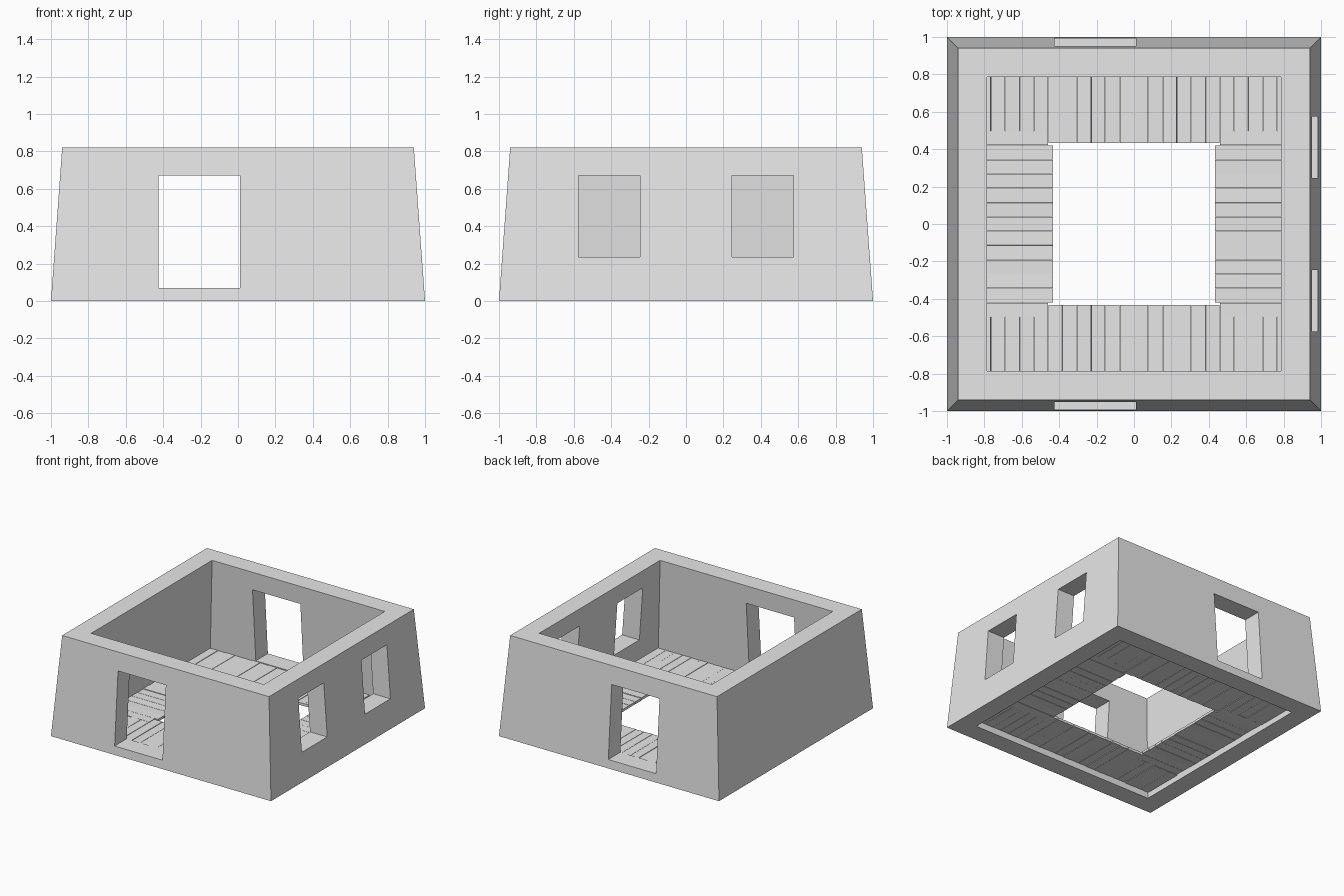
import bpy, bmesh, random
from mathutils import Matrix, Vector

random.seed(4)
cube = bpy.data.objects.get("Cube")
if cube:
    bpy.data.objects.remove(cube, do_unlink=True)

COLOUR = (0.8, 0.8, 0.8, 1)
grey = bpy.data.materials.new("plain_grey")
grey.use_nodes = True
grey.diffuse_color = COLOUR
grey.node_tree.nodes["Principled BSDF"].inputs["Base Color"].default_value = COLOUR


def finish(name, bm):
    bmesh.ops.recalc_face_normals(bm, faces=bm.faces)
    mesh = bpy.data.meshes.new(name)
    bm.to_mesh(mesh)
    bm.free()
    mesh.materials.append(grey)
    obj = bpy.data.objects.new(name, mesh)
    bpy.context.collection.objects.link(obj)
    return obj


def add_box(bm, lo, hi, tilt=0):
    """Box between two corners, tilted slightly about y."""
    lo, hi = Vector(lo), Vector(hi)
    size = hi - lo
    matrix = (Matrix.Translation((lo + hi) / 2) @ Matrix.Rotation(tilt, 4, 'Y')
              @ Matrix.Diagonal((*size, 1)))
    bmesh.ops.create_cube(bm, size=1, matrix=matrix)


# Leaning walls: four square loops joined into a ring
HEIGHT = 0.82
bm = bmesh.new()
loops = []
for half, z in ((1, 0), (0.94, HEIGHT), (0.785, HEIGHT), (0.843, 0)):
    loops.append([bm.verts.new((sx * half, sy * half, z))
                  for sx, sy in ((-1, -1), (1, -1), (1, 1), (-1, 1))])
for i in range(4):
    a, b = loops[i], loops[(i + 1) % 4]
    for j in range(4):
        k = (j + 1) % 4
        bm.faces.new((a[j], a[k], b[k], b[j]))
walls = finish("walls", bm)

# Openings: a doorway front and back, two windows on one side
bm = bmesh.new()
for side in (-1, 1):
    add_box(bm, (-0.425, side * 0.9 - 0.25, 0.07), (0.01, side * 0.9 + 0.25, 0.67))
    add_box(bm, (0.65, side * 0.41 - 0.165, 0.235), (1.15, side * 0.41 + 0.165, 0.67))
cutter = finish("opening_cutter", bm)
cutter.hide_render = True
cut = walls.modifiers.new("openings", 'BOOLEAN')
cut.operation = 'DIFFERENCE'
cut.solver = 'EXACT'
cut.object = cutter
bpy.context.view_layer.objects.active = walls
bpy.ops.object.modifier_apply(modifier=cut.name)
bpy.data.objects.remove(cutter, do_unlink=True)

# Uneven floor boards, laid around an open centre
PITCH = 0.0765
OUTER = 0.835


def floor_strip(name, count, inner, short_inner, long_boards, angle):
    bm = bmesh.new()
    for i in range(count):
        x = (i - (count - 1) / 2) * PITCH
        edge = inner if abs(x) < long_boards else short_inner
        half = PITCH / 2 - 0.001
        z = 0.046 + random.uniform(-0.002, 0.002)
        add_box(bm, (x - half, -OUTER, z), (x + half, -edge, z + 0.02),
                random.uniform(-0.03, 0.03))
    bm.transform(Matrix.Rotation(angle, 4, 'Z'))
    finish(name, bm)


QUARTER = 1.5707963
for turn, name in enumerate(("front", "left", "back", "right")):
    if turn % 2 == 0:
        floor_strip(name + "_floor_boards", 22, 0.432, 0.495, 0.46, turn * QUARTER)
    else:
        floor_strip(name + "_floor_boards", 13, 0.434, 0.46, 0.42, turn * QUARTER)
